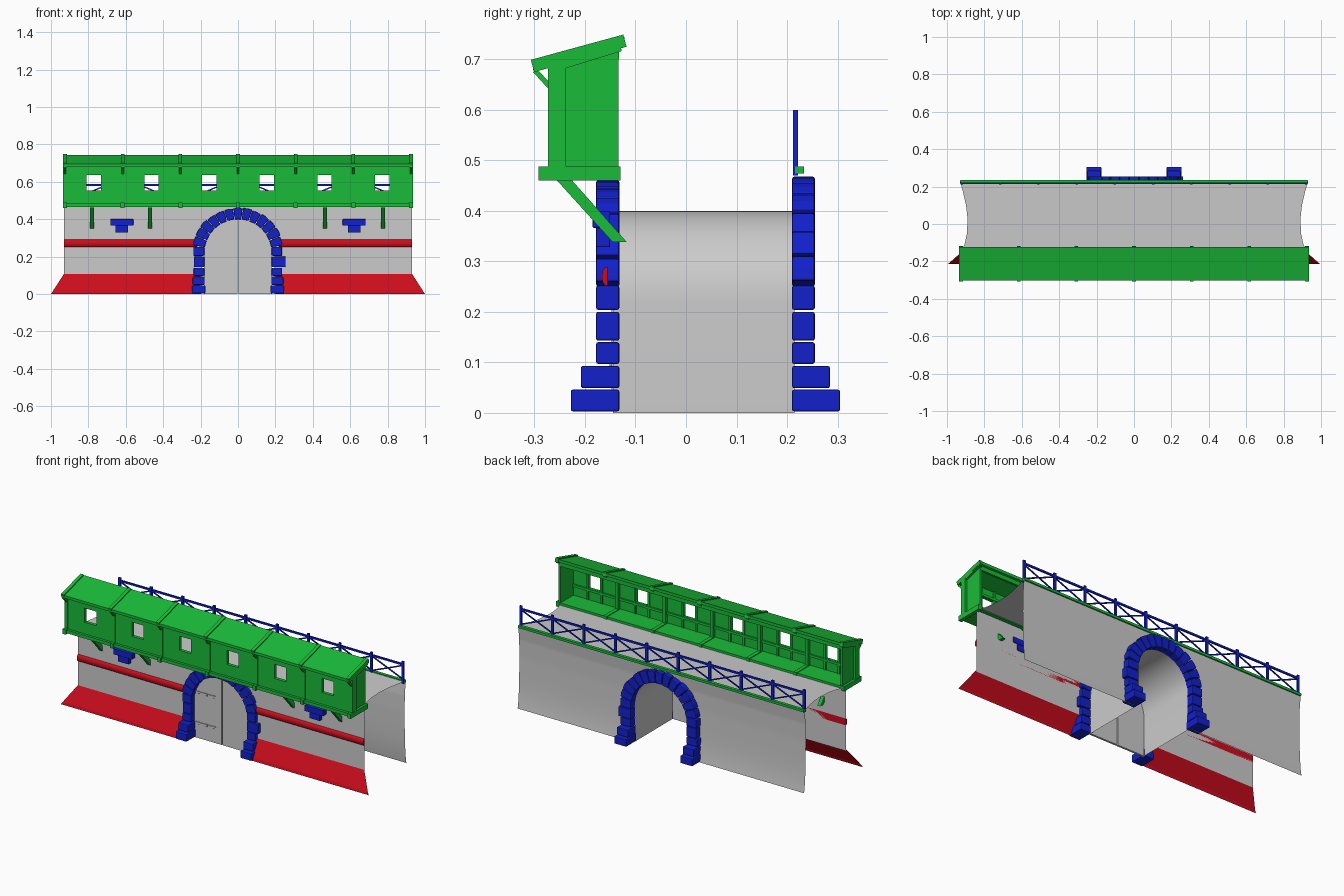
import bpy, bmesh, math, random
from mathutils import Vector, Matrix

if "Cube" in bpy.data.objects:
    bpy.data.objects.remove(bpy.data.objects["Cube"])

random.seed(4)
ZC, R = 0.22, 0.18          # arch spring height and clear radius
BAYS = [-0.925 + i * 1.85 / 6 for i in range(7)]


def material(name, rgb):
    m = bpy.data.materials.new(name)
    m.diffuse_color = (*rgb, 1)
    m.use_nodes = True
    m.node_tree.nodes["Principled BSDF"].inputs["Base Color"].default_value = m.diffuse_color
    return m


GREEN = material("green", (0.01, 0.5, 0.04))
BLUE = material("blue", (0.006, 0.015, 0.6))
RED = material("red", (0.6, 0.004, 0.012))


def finish(bm, name, mat=None, bevel=0, smooth=False):
    bmesh.ops.recalc_face_normals(bm, faces=bm.faces)
    me = bpy.data.meshes.new(name)
    bm.to_mesh(me)
    bm.free()
    ob = bpy.data.objects.new(name, me)
    bpy.context.collection.objects.link(ob)
    if mat:
        me.materials.append(mat)
    if bevel:
        b = ob.modifiers.new("bevel", 'BEVEL')
        b.width, b.segments = bevel, 2
    if smooth:
        bpy.context.view_layer.objects.active = ob
        ob.select_set(True)
        bpy.ops.object.shade_smooth_by_angle(angle=math.radians(35))
        ob.select_set(False)
    return ob


def box(bm, x0, x1, y0, y1, z0, z1):
    m = Matrix.Translation(((x0 + x1) / 2, (y0 + y1) / 2, (z0 + z1) / 2))
    bmesh.ops.create_cube(bm, size=1, matrix=m @ Matrix.Diagonal((abs(x1 - x0), abs(y1 - y0), abs(z1 - z0), 1)))


def beam(bm, p, q, w, t):
    p, q = Vector(p), Vector(q)
    d = q - p
    m = Matrix.Translation((p + q) / 2) @ d.to_track_quat('Z', 'Y').to_matrix().to_4x4()
    bmesh.ops.create_cube(bm, size=1, matrix=m @ Matrix.Diagonal((w, t, d.length, 1)))


def prism(bm, pts, offset):
    a = [bm.verts.new(p) for p in pts]
    b = [bm.verts.new(Vector(p) + Vector(offset)) for p in pts]
    bm.faces.new(a)
    bm.faces.new(b[::-1])
    for i in range(len(a)):
        j = (i + 1) % len(a)
        bm.faces.new((a[i], b[i], b[j], a[j]))


def loft(bm, rows):
    grid = [[bm.verts.new(p) for p in r] for r in rows]
    for a, b in zip(grid, grid[1:]):
        for i in range(len(a) - 1):
            bm.faces.new((a[i], a[i + 1], b[i + 1], b[i]))


def arch_outline(r, n=24):
    pts = [(ZC, t) for t in (math.pi * i / n for i in range(n + 1))]
    return [(r, 0)] + [(r * math.cos(t), z + r * math.sin(t)) for z, t in pts] + [(-r, 0)]


def lerp(table, z):
    for (a, u), (b, v) in zip(table, table[1:]):
        if z <= b:
            return u + (v - u) * (z - a) / (b - a)
    return table[-1][1]


# Thin curtain walls with an arched opening
def wall(name, z0, z1, profile, hole=0.195):
    zs = [z0] + [z for z, _ in profile if z0 < z < ZC]
    zs += [ZC + hole * math.sin(math.pi / 2 * i / 12) for i in range(13)] + [z1]
    bm = bmesh.new()
    for s in (-1, 1):
        rows = []
        for z in sorted(zs):
            h = hole if z <= ZC else math.sqrt(max(0, hole ** 2 - (z - ZC) ** 2))
            y = lerp(profile, z)
            rows.append([(s * (h + (0.93 - h) * k / 4), y, z) for k in range(5)])
        loft(bm, rows)
    bmesh.ops.remove_doubles(bm, verts=bm.verts, dist=1e-5)
    finish(bm, name, smooth=True)


wall("front_wall", 0.1, 0.47, [(0, -0.155), (0.5, -0.155)])
wall("back_wall", 0, 0.483, [(0, 0.233), (0.04, 0.227), (0.1, 0.222), (0.16, 0.219), (0.3, 0.217), (0.4, 0.219), (0.49, 0.228)])

# Walkway with hollowed ends
bm = bmesh.new()
loft(bm, [[(s * w, y, 0.47 + 0.013 * (y + 0.155) / 0.383) for s in (-1, 0, 1)] for y, w in
          [(-0.155, 0.93), (-0.11, 0.906), (-0.05, 0.893), (0.03, 0.89), (0.1, 0.898), (0.17, 0.914), (0.228, 0.93)]])
finish(bm, "walkway", smooth=True)

# Gate passage
bm = bmesh.new()
loft(bm, [[(x, y, z) for x, z in arch_outline(R)] for y in (-0.14, 0.215)])
finish(bm, "passage_vault", smooth=True)

# Double doors with frame edges and strap hinges
bm = bmesh.new()
for s in (-1, 1):
    half = [(s * x, z) for x, z in arch_outline(R + 0.002) if x > 0.003]
    pts = half + [(s * 0.003, half[-1][1]), (s * 0.003, 0)]
    prism(bm, [(x, -0.145, z) for x, z in pts], (0, 0.012, 0))
    box(bm, s * 0.003, s * 0.012, -0.148, -0.14, 0.005, 0.39)
finish(bm, "gate_doors")
bm = bmesh.new()
for z in (0.09, 0.27):
    box(bm, -0.175, -0.04, -0.149, -0.143, z - 0.005, z + 0.005)
    for x in (-0.15, -0.1, -0.05):
        box(bm, x - 0.005, x + 0.005, -0.151, -0.143, z - 0.007, z + 0.007)
finish(bm, "hinge_straps")


# Stone arch surrounds: stepped plinths, legs and wedge stones
def stone_arch(name, y_in, y_out, ro, d1, d2):
    bm = bmesh.new()
    out = math.copysign(1, y_out)
    for s in (-1, 1):
        ri = R - 0.005
        box(bm, s * ri, s * (ro + 0.004), y_in, y_out + out * d1, 0.003, 0.046)
        box(bm, s * (ri + 0.003), s * ro, y_in, y_out + out * d2, 0.049, 0.093)
        for a, b in ((0.097, 0.14), (0.143, 0.2), (0.204, 0.252)):
            e = 0.012 if (s > 0 and a == 0.143) else random.uniform(-0.008, 0.003)
            box(bm, s * R, s * (ro + e), y_in, y_out, a, b)
    n, t0 = 13, 0.16
    step = (math.pi - 2 * t0) / n
    for i in range(n):
        a, b = t0 + i * step + 0.008, t0 + (i + 1) * step - 0.008
        r2 = ro + random.uniform(-0.006, 0.003)
        pts = [(r * math.cos(t), y_in, ZC + r * math.sin(t))
               for r, t in ((R, a), (r2, a), (r2 + 0.002, (a + b) / 2), (r2, b), (R, b))]
        prism(bm, pts, (0, y_out - y_in, 0))
    finish(bm, name, BLUE, bevel=0.004)


stone_arch("front_arch", -0.132, -0.178, 0.242, 0.05, 0.03)
stone_arch("back_arch", 0.21, 0.255, 0.25, 0.05, 0.03)

# Sloping base skirt and string course
bm = bmesh.new()
for s in (-1, 1):
    loft(bm, [[(s * 0.2, -0.215, 0), (s, -0.215, 0)], [(s * 0.2, -0.21, 0.015), (s * 0.99, -0.21, 0.015)],
              [(s * 0.2, -0.157, 0.108), (s * 0.93, -0.157, 0.108)]])
finish(bm, "base_skirt", RED)
bm = bmesh.new()
for s in (-1, 1):
    ring = [(s * 0.22, -0.155 - 0.012 * math.sin(math.pi * i / 6), 0.27 - 0.02 * math.cos(math.pi * i / 6)) for i in range(7)]
    prism(bm, ring, (s * 0.71, 0, 0))
finish(bm, "string_course", RED, smooth=True)

# Stepped stone blocks on the front wall
bm = bmesh.new()
for s in (-1, 1):
    box(bm, s * 0.56, s * 0.682, -0.185, -0.15, 0.366, 0.4)
    box(bm, s * 0.587, s * 0.655, -0.178, -0.15, 0.328, 0.366)
finish(bm, "wall_corbels", BLUE, bevel=0.003)

# Timber gallery: floor, panelled front with windows, closed ends
bm = bmesh.new()
box(bm, -0.93, 0.93, -0.283, -0.135, 0.465, 0.484)
for x in BAYS:
    box(bm, x - 0.011, x + 0.011, -0.292, -0.13, 0.46, 0.488)
finish(bm, "gallery_floor", GREEN)

W0, W1 = 0.552, 0.635
bm = bmesh.new()
box(bm, -0.925, 0.925, -0.268, -0.256, 0.48, W0)
box(bm, -0.925, 0.925, -0.268, -0.256, W1, 0.7)
centres = [(a + b) / 2 + 0.0 for a, b in zip(BAYS, BAYS[1:])]
edges = [-0.925] + [c + d for c in centres for d in (-0.038, 0.038)] + [0.925]
for i in range(0, len(edges), 2):
    box(bm, edges[i], edges[i + 1], -0.268, -0.256, W0, W1)
for s in (-1, 1):
    prism(bm, [(s * 0.922, y, z) for y, z in ((-0.262, 0.48), (-0.134, 0.48), (-0.134, 0.73), (-0.262, 0.69))], (-s * 0.012, 0, 0))
finish(bm, "gallery_walls", GREEN)

bm = bmesh.new()
for x in BAYS:
    box(bm, x - 0.01, x + 0.01, -0.273, -0.238, 0.485, 0.698)
    beam(bm, (x, -0.299, 0.678), (x, -0.266, 0.642), 0.012, 0.01)
    beam(bm, (x, -0.27, 0.683), (x, -0.13, 0.726), 0.018, 0.02)
for z in (W0 - 0.008, W1 + 0.008):
    box(bm, -0.92, 0.92, -0.258, -0.247, z - 0.007, z + 0.007)
for c in centres:
    for d in (-0.045, 0.045):
        box(bm, c + d - 0.006, c + d + 0.006, -0.258, -0.249, 0.485, 0.69)
box(bm, -0.92, 0.92, -0.146, -0.133, 0.7, 0.728)
finish(bm, "gallery_frame", GREEN)

# Lean-to roof with battens
bm = bmesh.new()
prism(bm, [(-0.93, -0.303, 0.678), (-0.93, -0.122, 0.727), (-0.93, -0.122, 0.744), (-0.93, -0.303, 0.694)], (1.86, 0, 0))
for x in BAYS:
    beam(bm, (x, -0.304, 0.687), (x, -0.121, 0.737), 0.02, 0.025)
finish(bm, "gallery_roof", GREEN)

# Diagonal braces under the gallery
bm = bmesh.new()
for x in (-0.78, -0.47, 0.465, 0.775):
    prism(bm, [(x - 0.01, y, z) for y, z in ((-0.258, 0.463), (-0.145, 0.338), (-0.117, 0.338), (-0.228, 0.463))], (0.02, 0, 0))
finish(bm, "gallery_braces", GREEN)

# Back edge beam and cross-braced railing
bm = bmesh.new()
box(bm, -0.928, 0.928, 0.216, 0.234, 0.474, 0.488)
finish(bm, "edge_beam", GREEN)
bm = bmesh.new()
posts = [-0.92 + 1.84 * i / 9 for i in range(10)]
for x in posts:
    box(bm, x - 0.007, x + 0.007, 0.212, 0.222, 0.47, 0.6)
for a, b in zip(posts, posts[1:]):
    beam(bm, (a, 0.2155, 0.492), (b, 0.2155, 0.576), 0.005, 0.007)
    beam(bm, (a, 0.2195, 0.576), (b, 0.2195, 0.492), 0.005, 0.007)
box(bm, -0.925, 0.925, 0.2135, 0.2215, 0.576, 0.587)
finish(bm, "railing", BLUE)
